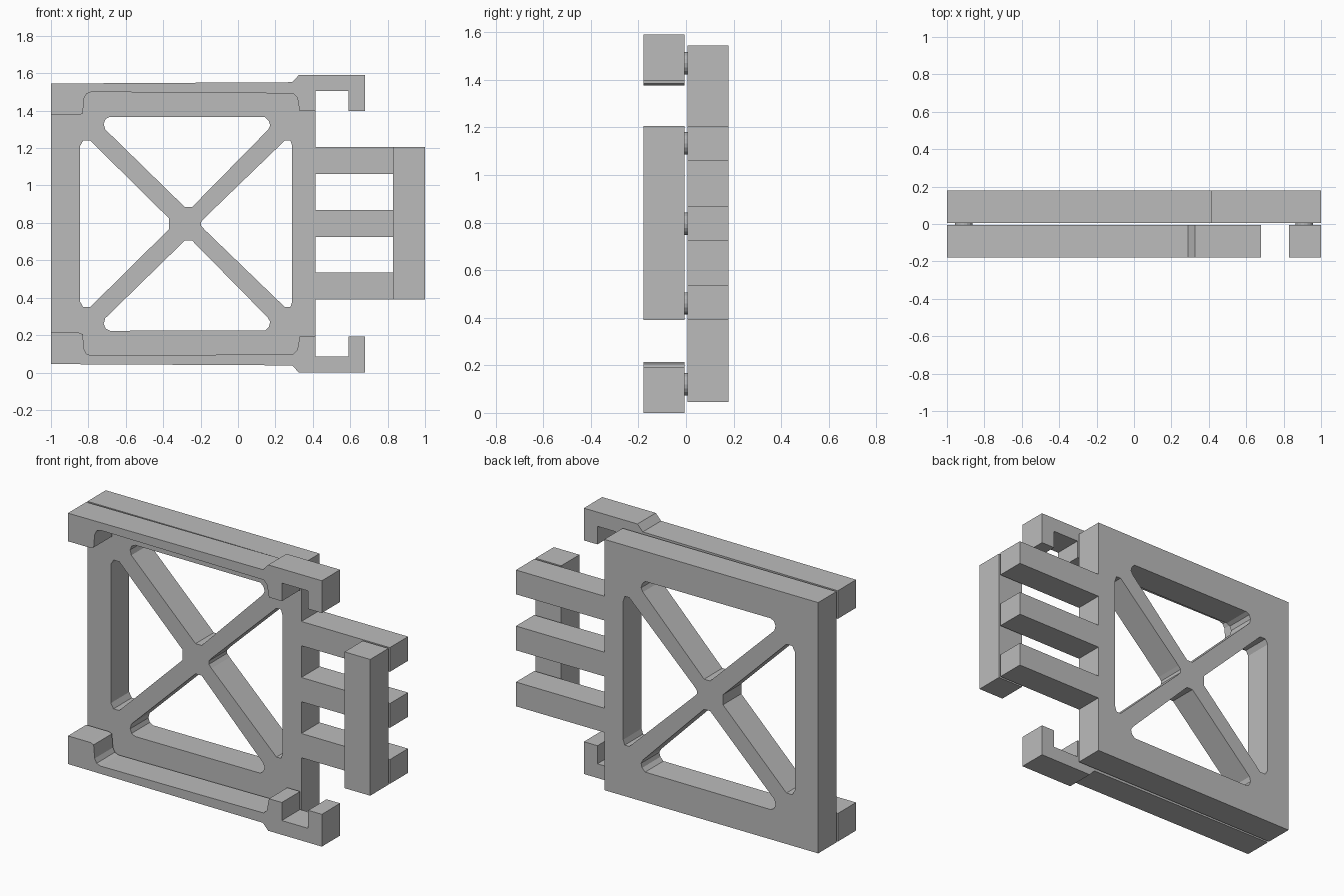
import bpy
import bmesh
import math

cube = bpy.data.objects.get("Cube")
if cube:
    bpy.data.objects.remove(cube, do_unlink=True)

grey = bpy.data.materials.new("plain_grey")
grey.use_nodes = True
colour = (0.5, 0.5, 0.5, 1)
grey.diffuse_color = colour
grey.node_tree.nodes["Principled BSDF"].inputs["Base Color"].default_value = colour

MID = 0.795    # height of the mirror plane
HALF = 0.0865  # half the thickness of a layer
LAYER = 0.0925 # distance of each layer's centre from y = 0


def flip(points):
    """Mirror an outline top to bottom."""
    return [(x, 2 * MID - z) for x, z in points]


def slab(name, loops, y):
    """Extrude a front outline, with optional holes, into a flat slab."""
    curve = bpy.data.curves.new(name, 'CURVE')
    curve.dimensions = '2D'
    curve.fill_mode = 'BOTH'
    curve.extrude = HALF
    for loop in loops:
        spline = curve.splines.new('POLY')
        spline.points.add(len(loop) - 1)
        for point, (x, z) in zip(spline.points, loop):
            point.co = (x, z, 0, 1)
        spline.use_cyclic_u = True
    temp = bpy.data.objects.new(name + "_outline", curve)
    bpy.context.collection.objects.link(temp)
    graph = bpy.context.evaluated_depsgraph_get()
    mesh = bpy.data.meshes.new_from_object(temp.evaluated_get(graph))
    bpy.data.objects.remove(temp, do_unlink=True)
    bm = bmesh.new()
    bm.from_mesh(mesh)
    bmesh.ops.remove_doubles(bm, verts=bm.verts, dist=0.0005)
    bmesh.ops.recalc_face_normals(bm, faces=bm.faces)
    for face in bm.faces:
        face.smooth = False
    bm.to_mesh(mesh)
    bm.free()
    mesh.name = name
    mesh.materials.clear()
    mesh.materials.append(grey)
    obj = bpy.data.objects.new(name, mesh)
    obj.rotation_euler.x = math.pi / 2
    obj.location.y = y
    bpy.context.collection.objects.link(obj)
    return obj


# Rear frame with three fingers and a cross brace
frame = [(-1, 0.045), (0.415, 0.045)]
for low, high in ((0.39, 0.535), (0.725, 0.87), (1.06, 1.205)):
    frame += [(0.415, low), (1, low), (1, high), (0.415, high)]
frame += [(0.415, 1.545), (-1, 1.545)]

upper_hole = [(-0.685, 1.367), (0.145, 1.365), (0.165, 1.345), (0.172, 1.32),
              (0.16, 1.297), (-0.245, 0.885), (-0.285, 0.885),
              (-0.71, 1.3), (-0.718, 1.33), (-0.708, 1.355)]
left_upper = [(-0.845, 1.21), (-0.828, 1.24), (-0.79, 1.24),
              (-0.37, 0.825), (-0.37, MID)]
right_upper = [(0.29, 1.21), (0.28, 1.24), (0.25, 1.24),
               (-0.18, 0.825), (-0.197, 0.805)]
left_hole = left_upper + flip(left_upper[:-1])[::-1]
right_hole = right_upper + flip(right_upper)[::-1]
slab("rear_frame", [frame, upper_hole, flip(upper_hole), left_hole, right_hole], LAYER)

# Front rails with a hooked end, mirrored top to bottom
rail = [(-1, 1.545), (0.29, 1.552), (0.325, 1.59), (0.68, 1.59),
        (0.68, 1.397), (0.59, 1.397), (0.59, 1.505), (0.415, 1.505),
        (0.415, 1.397), (0.33, 1.397), (0.317, 1.47), (0.295, 1.492),
        (-0.785, 1.5), (-0.81, 1.49), (-0.823, 1.465), (-0.83, 1.385),
        (-0.85, 1.377), (-1, 1.377)]
slab("top_rail", [rail], -LAYER)
slab("bottom_rail", [flip(rail)], -LAYER)

# Upright bar in front of the finger tips
slab("front_bar", [[(0.83, 0.39), (1, 0.39), (1, 1.205), (0.83, 1.205)]], -LAYER)

# Thin spacers joining the two layers
spots = [(-0.91, 1.47), (-0.91, 0.12), (0.91, 1.133), (0.91, MID), (0.91, 0.46)]
for number, (x, z) in enumerate(spots, 1):
    bpy.ops.mesh.primitive_cylinder_add(vertices=16, radius=0.047, depth=0.014,
                                        location=(x, 0, z),
                                        rotation=(math.pi / 2, 0, 0))
    spacer = bpy.context.object
    spacer.name = f"spacer_{number}"
    spacer.data.materials.append(grey)
